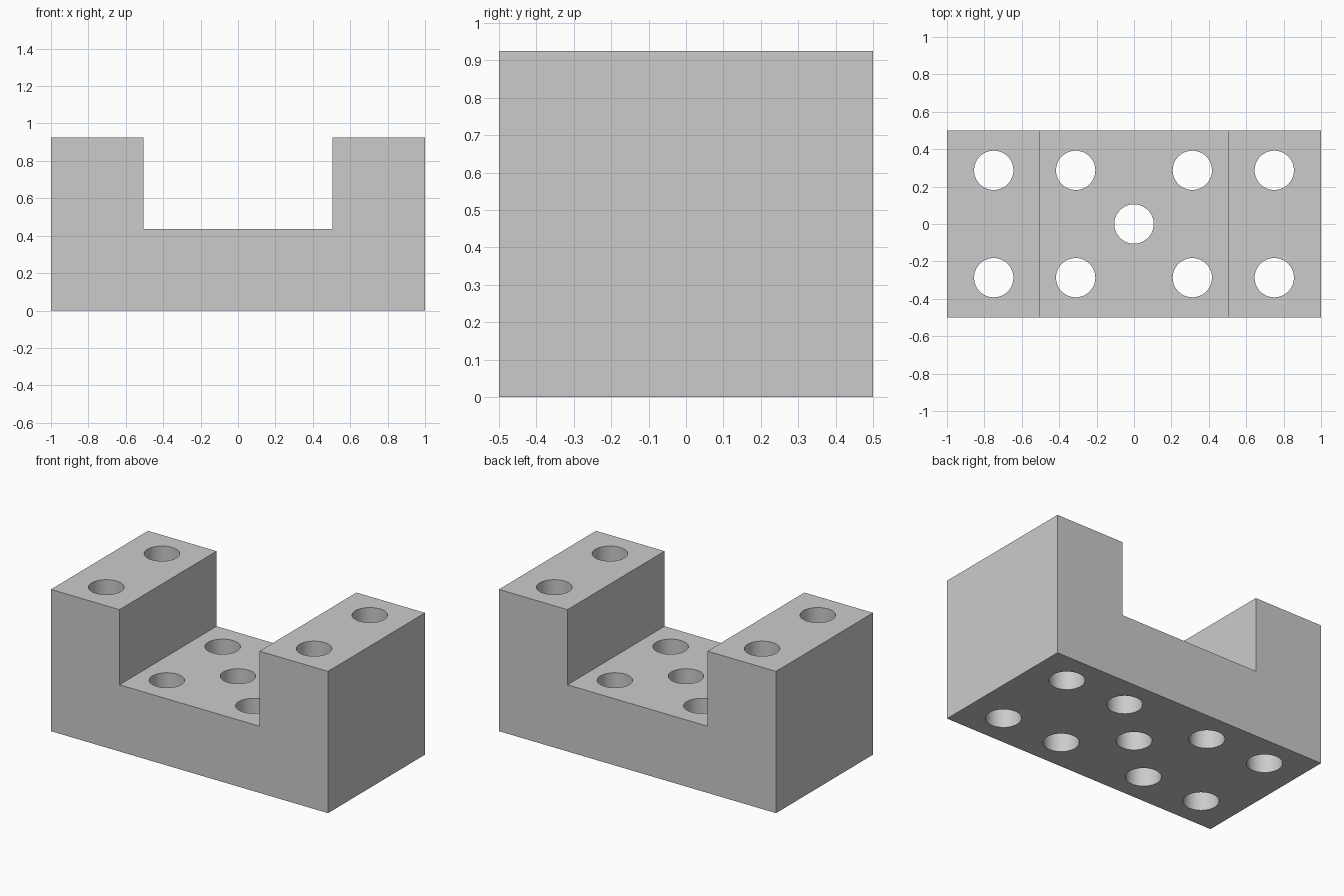
import bpy
import bmesh
import math

cube = bpy.data.objects.get("Cube")
if cube:
    bpy.data.objects.remove(cube, do_unlink=True)

HALF_X, HALF_Y, HEIGHT = 1.0, 0.5, 0.925
CHANNEL_X, FLOOR_Z = 0.505, 0.435
HOLE_R = 0.105

# Plain grey material
grey = bpy.data.materials.new("grey")
grey.use_nodes = True
colour = (0.6, 0.6, 0.6, 1.0)
grey.diffuse_color = colour
grey.node_tree.nodes["Principled BSDF"].inputs["Base Color"].default_value = colour


def make_object(name, bm):
    mesh = bpy.data.meshes.new(name)
    bmesh.ops.recalc_face_normals(bm, faces=bm.faces)
    bm.to_mesh(mesh)
    bm.free()
    mesh.materials.append(grey)
    obj = bpy.data.objects.new(name, mesh)
    bpy.context.collection.objects.link(obj)
    return obj


# U-shaped block: mirrored half profile extruded from front to back
half = [(HALF_X, 0), (HALF_X, HEIGHT), (CHANNEL_X, HEIGHT), (CHANNEL_X, FLOOR_Z)]
profile = half + [(-x, z) for x, z in reversed(half)]
bm = bmesh.new()
front = bm.faces.new([bm.verts.new((x, -HALF_Y, z)) for x, z in profile])
extruded = bmesh.ops.extrude_face_region(bm, geom=[front], use_keep_orig=True)
back = [v for v in extruded["geom"] if isinstance(v, bmesh.types.BMVert)]
bmesh.ops.translate(bm, verts=back, vec=(0, 2 * HALF_Y, 0))
block = make_object("channel_block", bm)

# Vertical through holes: four in the shoulders, five in the channel floor
holes = [(0, 0)] + [(sx * x, sy * 0.287)
                    for x in (0.75, 0.312) for sx in (-1, 1) for sy in (-1, 1)]
bm = bmesh.new()
for x, y in holes:
    made = bmesh.ops.create_cone(bm, cap_ends=True, segments=64,
                                 radius1=HOLE_R, radius2=HOLE_R, depth=2)
    bmesh.ops.translate(bm, verts=made["verts"], vec=(x, y, HEIGHT / 2))
cutter = make_object("hole_cutter", bm)

# Drill the holes, then drop the cutter
cut = block.modifiers.new("holes", "BOOLEAN")
cut.operation = "DIFFERENCE"
cut.solver = "EXACT"
cut.object = cutter
bpy.context.view_layer.objects.active = block
block.select_set(True)
bpy.ops.object.modifier_apply(modifier=cut.name)
bpy.data.objects.remove(cutter, do_unlink=True)

# Smooth hole walls, crisp edges
bpy.ops.object.shade_smooth_by_angle(angle=math.radians(30))
